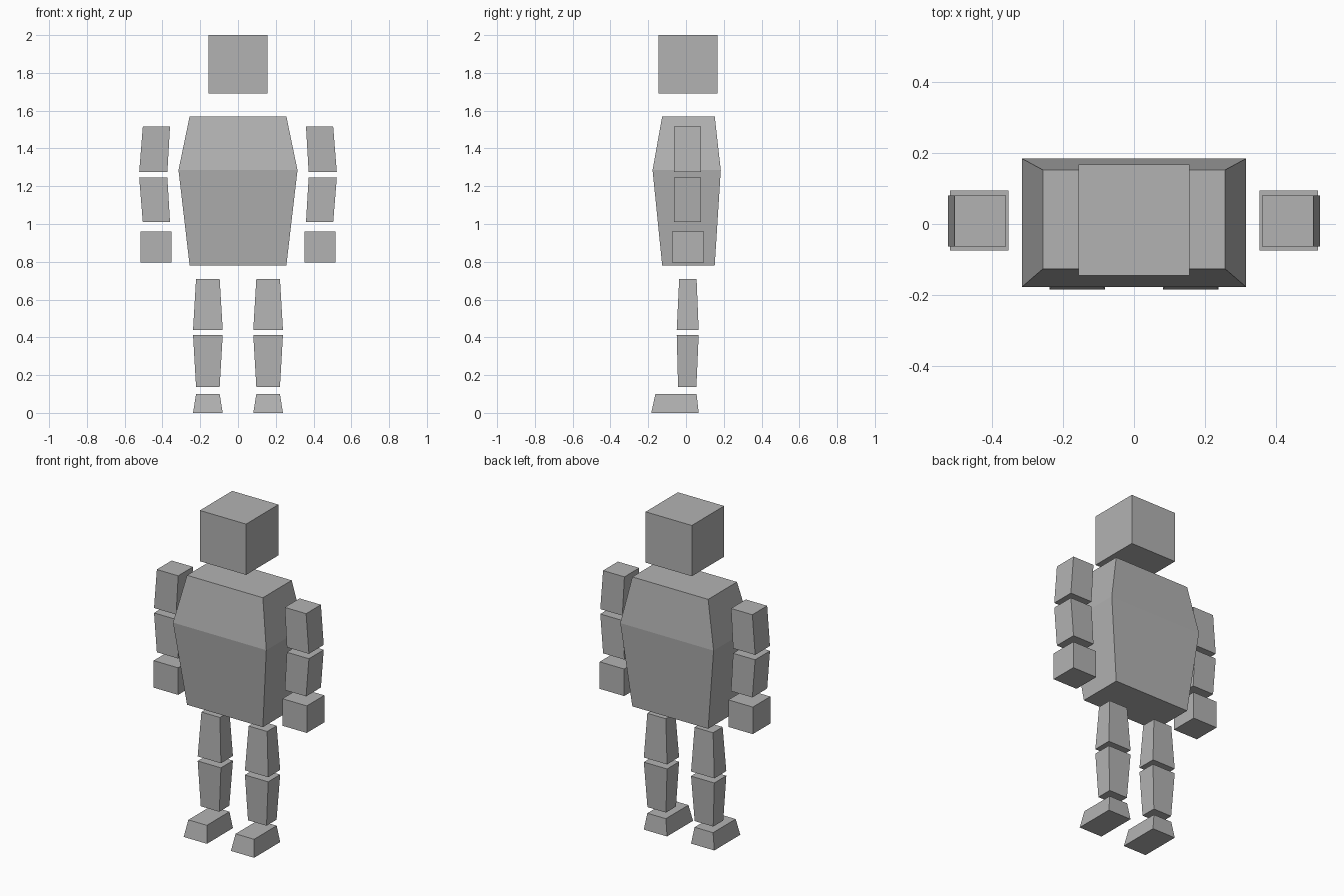
import bpy

cube = bpy.data.objects.get("Cube")
if cube:
    bpy.data.objects.remove(cube, do_unlink=True)

GREY = (0.45, 0.45, 0.45, 1.0)
grey = bpy.data.materials.new("plain_grey")
grey.use_nodes = True
grey.diffuse_color = GREY
grey.node_tree.nodes["Principled BSDF"].inputs["Base Color"].default_value = GREY


def loft(name, *sections, side=1):
    """Join rectangular sections (z, x0, x1, y0, y1), lowest first."""
    verts, faces = [], []
    for z, x0, x1, y0, y1 in sections:
        a, b = sorted((x0 * side, x1 * side))
        verts += [(a, y0, z), (b, y0, z), (b, y1, z), (a, y1, z)]
    for level in range(len(sections) - 1):
        base = level * 4
        for i in range(4):
            j = (i + 1) % 4
            faces.append((base + i, base + j, base + 4 + j, base + 4 + i))
    last = len(verts) - 4
    faces += [(3, 2, 1, 0), tuple(range(last, last + 4))]
    mesh = bpy.data.meshes.new(name)
    mesh.from_pydata(verts, [], faces)
    mesh.materials.append(grey)
    obj = bpy.data.objects.new(name, mesh)
    bpy.context.collection.objects.link(obj)
    return obj


# Head and torso
loft("head", (1.69, -0.156, 0.156, -0.145, 0.167), (2.0, -0.156, 0.156, -0.145, 0.167))
loft("torso",
     (0.78, -0.256, 0.256, -0.126, 0.152),
     (1.285, -0.315, 0.315, -0.177, 0.184),
     (1.57, -0.256, 0.256, -0.126, 0.152))

# Limbs, mirrored on both sides
ARM = (-0.063, 0.08)
HAND = (0.352, 0.517, -0.075, 0.094)
for label, side in (("left", 1), ("right", -1)):
    loft(label + "_upper_arm", (1.275, 0.374, 0.523, *ARM), (1.515, 0.36, 0.504, *ARM), side=side)
    loft(label + "_forearm", (1.01, 0.36, 0.504, *ARM), (1.245, 0.374, 0.523, *ARM), side=side)
    loft(label + "_hand", (0.795, *HAND), (0.96, *HAND), side=side)
    loft(label + "_thigh", (0.44, 0.081, 0.238, -0.049, 0.067),
         (0.71, 0.097, 0.222, -0.036, 0.056), side=side)
    loft(label + "_shin", (0.137, 0.097, 0.222, -0.042, 0.055),
         (0.412, 0.081, 0.238, -0.049, 0.067), side=side)
    loft(label + "_foot", (0.0, 0.081, 0.238, -0.184, 0.067),
         (0.1, 0.097, 0.222, -0.162, 0.056), side=side)
